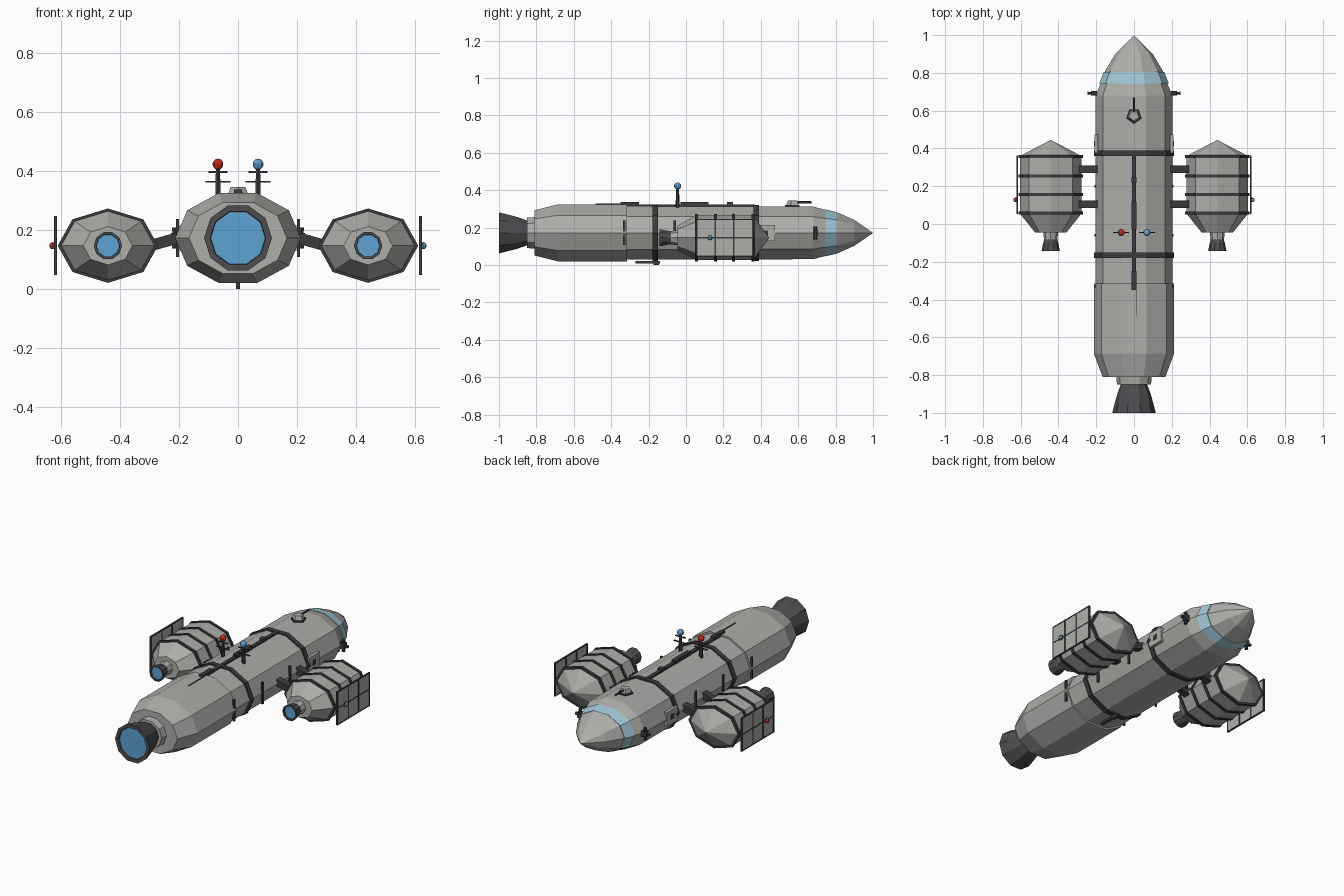
import bpy, bmesh, math
from mathutils import Matrix, Vector

if "Cube" in bpy.data.objects:
    bpy.data.objects.remove(bpy.data.objects["Cube"], do_unlink=True)


def material(name, r, g, b):
    m = bpy.data.materials.new(name)
    m.use_nodes = True
    m.diffuse_color = (r, g, b, 1)
    m.node_tree.nodes["Principled BSDF"].inputs["Base Color"].default_value = (r, g, b, 1)
    return m


HULL = material("hull grey", .42, .42, .40)
DARK = material("dark trim", .045, .045, .05)
BELL = material("engine metal", .075, .073, .08)
BLUE = material("engine glow blue", .11, .36, .65)
GLASS = material("pale window blue", .36, .57, .68)
RED = material("lamp red", .55, .025, .01)
AXIS_Z = .172


def finish(name, bm, *mats):
    bmesh.ops.recalc_face_normals(bm, faces=bm.faces)
    mesh = bpy.data.meshes.new(name)
    bm.to_mesh(mesh)
    bm.free()
    for m in mats:
        mesh.materials.append(m)
    obj = bpy.data.objects.new(name, mesh)
    bpy.context.collection.objects.link(obj)
    return obj


def loft(name, stations, sides, mat, x=0, z=AXIS_Z, end_mat=None):
    """Skin elliptical rings (y, half width, half height) along y."""
    bm = bmesh.new()
    rings = []
    for y, rx, rz in stations:
        angles = [2 * math.pi * i / sides for i in range(sides)]
        rings.append([bm.verts.new((x + rx * math.cos(a), y, z + rz * math.sin(a)))
                      for a in angles])
    for a, b in zip(rings, rings[1:]):
        for i in range(sides):
            j = (i + 1) % sides
            bm.faces.new((a[i], a[j], b[j], b[i]))
    bm.faces.new(rings[0])
    last = bm.faces.new(rings[-1])
    if end_mat:
        last.material_index = 1
    bmesh.ops.remove_doubles(bm, verts=bm.verts, dist=.0003)
    return finish(name, bm, *([mat, end_mat] if end_mat else [mat]))


def box(name, centre, size, mat, tilt=0):
    bm = bmesh.new()
    bmesh.ops.create_cube(bm, size=1)
    bm.transform(Matrix.Translation(centre) @ Matrix.Rotation(tilt, 4, 'Y')
                 @ Matrix.Diagonal((*size, 1)))
    return finish(name, bm, mat)


def rod(name, start, end, r1, r2, mat, sides=8):
    a, b = Vector(start), Vector(end)
    bm = bmesh.new()
    bmesh.ops.create_cone(bm, cap_ends=True, segments=sides, radius1=r1, radius2=r2,
                          depth=(b - a).length)
    turn = (b - a).to_track_quat('Z', 'Y').to_matrix().to_4x4()
    bm.transform(Matrix.Translation((a + b) / 2) @ turn)
    return finish(name, bm, mat)


def ball(name, centre, r, mat):
    bm = bmesh.new()
    bmesh.ops.create_uvsphere(bm, u_segments=10, v_segments=7, radius=r)
    bm.transform(Matrix.Translation(centre))
    return finish(name, bm, mat)


def bell(name, y_front, y_back, r_throat, r_exit, sides, x, z):
    """Flared engine nozzle with a glowing disc set in its mouth."""
    n = 4
    prof = []
    for i in range(n):
        t = i / (n - 1)
        r = r_throat + (r_exit - r_throat) * t ** .8
        prof.append((y_front + (y_back - y_front) * t, r, r))
    lip = r_exit * .82
    prof += [(y_back, lip, lip), (y_back + .01, lip * .98, lip * .98)]
    return loft(name, prof, sides, BELL, x, z, BLUE)


# Main hull, ten-sided and flattened
loft("main_hull", [(-.33, .204, .15), (.68, .204, .148), (.745, .176, .13),
                   (.81, .153, .115), (.9, .1, .073), (1, 0, 0)], 10, HULL)
loft("rear_hull", [(-.81, .166, .127), (-.685, .213, .16), (-.315, .213, .16)], 10, HULL)
loft("window_band", [(.745, .184, .132), (.805, .16, .117)], 10, GLASS)
for y, label in ((.375, "front"), (-.165, "rear")):
    loft(label + "_hull_band", [(y - .014, .213, .158), (y + .014, .213, .158)], 10, DARK)

# Main engine
loft("engine_collar", [(-.85, .09, .085), (-.80, .095, .09)], 10, HULL)
bell("main_nozzle", -.845, -1, .068, .115, 10, 0, AXIS_Z)

# Spine rail, raised blocks and cable on the roof
box("spine_rail", (0, .015, .317), (.022, .71, .014), DARK)
for i, (y, length) in enumerate(((-.3, .1), (.045, .15), (.235, .03))):
    box(f"spine_block_{i}", (0, y, .325), (.026, length, .022), DARK)
box("spine_cable", (.012, -.41, .326), (.005, .15, .004), DARK)

# Belly fin
box("belly_fin", (0, -.205, .015), (.014, .13, .014), DARK)
box("belly_sensor", (0, -.16, .008), (.014, .03, .016), DARK)

# Roof turret
rod("turret_ring", (0, .572, .305), (0, .572, .322), .043, .043, DARK, 5)
rod("turret_dome", (0, .572, .315), (0, .572, .345), .038, .026, HULL, 5)
rod("turret_barrel", (0, .595, .336), (0, .67, .336), .006, .006, DARK, 6)

# Pod outline and band positions
POD = [(-.045, .083, .065), (.055, .163, .12), (.36, .163, .12), (.445, 0, 0)]
POD_X, POD_Z = .441, .146
BANDS = (.057, .157, .255, .357)

for s, side, lamp in ((1, "left", BLUE), (-1, "right", RED)):
    px = s * POD_X
    # Side pod
    loft(side + "_pod", POD, 8, HULL, px, POD_Z)
    for i, y in enumerate(BANDS):
        loft(f"{side}_pod_band_{i}", [(y - .008, .17, .126), (y + .008, .17, .126)],
             8, DARK, px, POD_Z)
    loft(side + "_pod_collar", [(-.085, .035, .035), (-.04, .04, .04)], 8, HULL, px, POD_Z)
    bell(side + "_pod_nozzle", -.08, -.142, .034, .048, 10, px, POD_Z)

    # Outer panel with a dark frame grid
    out = s * .618
    for i in range(3):
        y = (BANDS[i] + BANDS[i + 1]) / 2
        box(f"{side}_panel_{i}", (out, y, POD_Z), (.006, .092, .19), HULL)
    for i, y in enumerate(BANDS):
        box(f"{side}_panel_upright_{i}", (out, y, POD_Z), (.01, .009, .2), DARK)
    for i in (-1, 0, 1):
        box(f"{side}_panel_rail_{i + 1}", (out, .207, POD_Z + i * .097), (.009, .3, .006), DARK)
    box(side + "_panel_lamp_mount", (s * .622, .128, POD_Z), (.012, .022, .022), DARK)
    ball(side + "_panel_lamp", (s * .628, .128, POD_Z), .012, lamp)

    # Struts joining pod and hull
    for y, label in ((.29, "front"), (.105, "rear")):
        box(f"{side}_{label}_strut", (s * .24, y, .162), (.12, .04, .038), DARK, s * .27)

    # Side ribs, hatch and steering thruster
    for i, y in enumerate((-.33, -.06, .2)):
        box(f"{side}_rib_{i}", (s * .205, y, AXIS_Z), (.01, .012, .13), DARK)
    box(side + "_hatch", (s * .199, .425, AXIS_Z), (.018, .1, .085), HULL)
    box(side + "_hatch_window", (s * .207, .425, AXIS_Z), (.008, .028, .028), DARK)
    box(side + "_thruster_block", (s * .212, .692, AXIS_Z), (.03, .026, .035), DARK)
    for i, d in enumerate((-1, 1)):
        rod(f"{side}_thruster_jet_{i}", (s * .215, .692, AXIS_Z),
            (s * .215, .692, AXIS_Z + d * .035), .005, .011, DARK, 6)
    rod(side + "_thruster_tip", (s * .22, .692, AXIS_Z), (s * .245, .692, AXIS_Z),
        .005, .01, DARK, 6)

    # Roof antenna with crossbars and lamp
    ax = s * .068
    rod(side + "_antenna_mast", (ax, -.045, .3), (ax, -.045, .41), .011, .008, DARK, 6)
    for i, (z, w) in enumerate(((.363, .085), (.396, .065))):
        box(f"{side}_antenna_crossbar_{i}", (ax, -.045, z), (w, .007, .006), DARK)
    ball(side + "_antenna_lamp", (ax, -.045, .422), .019, lamp)
